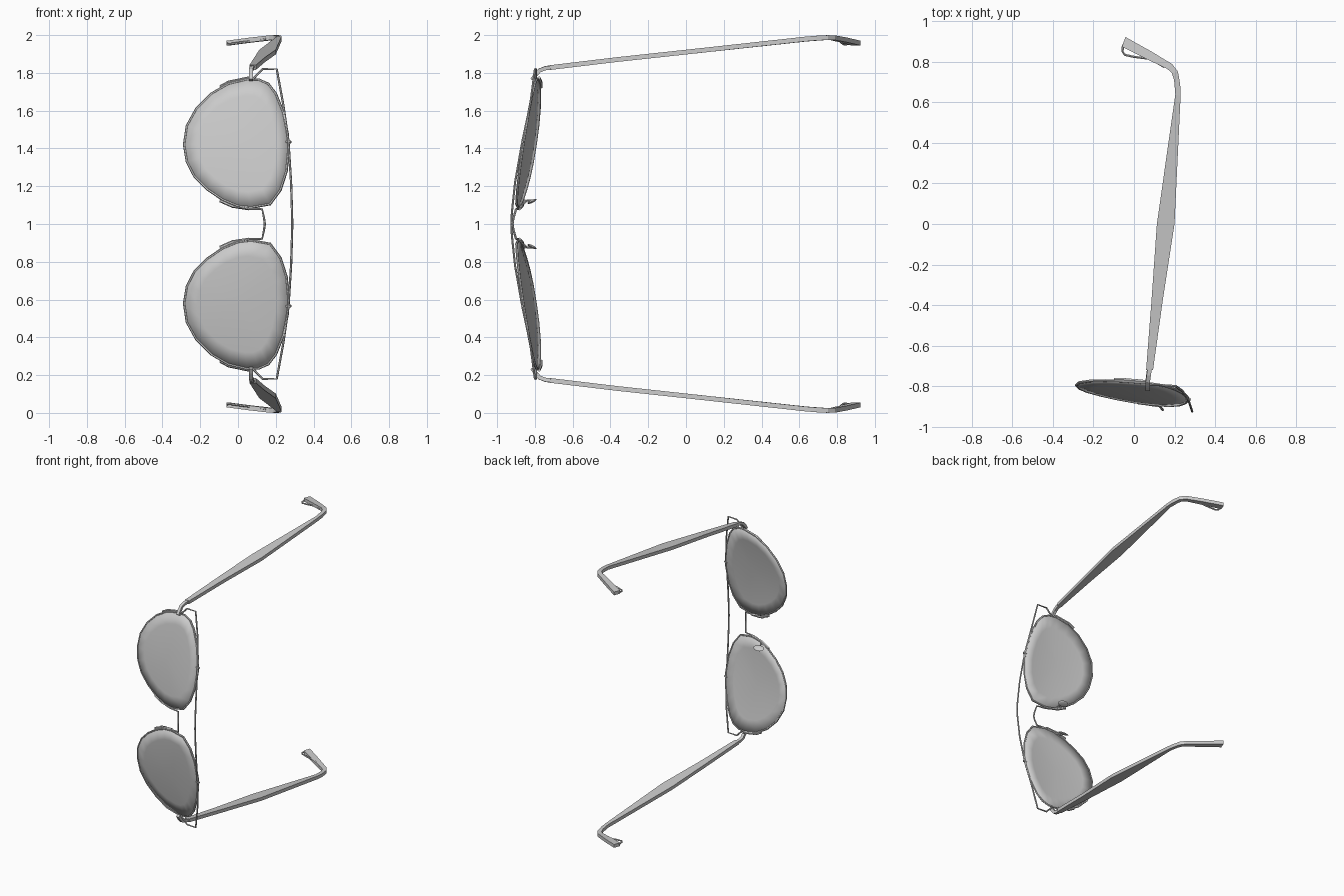
import bpy, bmesh, math
from mathutils import Vector, Matrix

if "Cube" in bpy.data.objects:
    bpy.data.objects.remove(bpy.data.objects["Cube"])

# The sunglasses lie on one side: z runs across the face, x is "up" on the face.
MID = Vector((0, 0, 1))


def finish(name, bm, smooth=False):
    """Turn a bmesh into an object mirrored about the plane z = 1."""
    bmesh.ops.translate(bm, verts=bm.verts, vec=-MID)
    bmesh.ops.recalc_face_normals(bm, faces=bm.faces)
    me = bpy.data.meshes.new(name)
    bm.to_mesh(me)
    bm.free()
    ob = bpy.data.objects.new(name, me)
    ob.location = MID
    bpy.context.collection.objects.link(ob)
    if smooth:
        for o in bpy.context.selected_objects:
            o.select_set(False)
        ob.select_set(True)
        bpy.context.view_layer.objects.active = ob
        bpy.ops.object.shade_smooth_by_angle(angle=math.radians(35))
    m = ob.modifiers.new("mirror", "MIRROR")
    m.use_axis = (False, False, True)
    m.use_clip = True
    return ob


def bridge(bm, rings, closed=False):
    n = len(rings[0])
    pairs = list(zip(rings, rings[1:])) + ([(rings[-1], rings[0])] if closed else [])
    for a, b in pairs:
        for i in range(n):
            j = (i + 1) % n
            bm.faces.new((a[i], a[j], b[j], b[i]))


def tube(name, pts, r, sides=6, closed=False, cap=True):
    """Sweep a small polygon along a path."""
    pts = [Vector(p) for p in pts]
    n = len(pts)
    bm = bmesh.new()
    rings, ref = [], None
    for i, p in enumerate(pts):
        if closed:
            t = pts[(i + 1) % n] - pts[i - 1]
        else:
            t = pts[min(i + 1, n - 1)] - pts[max(i - 1, 0)]
        t.normalize()
        if ref is None:
            ref = Vector((0, 1, 0)) if abs(t.y) < 0.8 else Vector((1, 0, 0))
        u = (ref - t * ref.dot(t)).normalized()
        ref = u
        v = t.cross(u)
        rings.append([bm.verts.new(p + r * (u * math.cos(a) + v * math.sin(a)))
                      for a in [2 * math.pi * (k + 0.5) / sides for k in range(sides)]])
    bridge(bm, rings, closed)
    if cap and not closed:
        bm.faces.new(rings[0])
        bm.faces.new(rings[-1])
    return finish(name, bm, sides > 4)


def lens_y(x, z):
    """Tilted plane that the rim lies on."""
    return -0.83 - 0.12 * x + 0.15 * (z - 1.42)


# Lens outline (x, z)
OUT = [(-.285, 1.42), (-.27, 1.52), (-.22, 1.61), (-.14, 1.69), (-.05, 1.742), (.05, 1.766),
       (.11, 1.764), (.16, 1.742), (.2, 1.69), (.24, 1.59), (.262, 1.48), (.268, 1.40),
       (.257, 1.28), (.225, 1.18), (.17, 1.105), (.07, 1.087), (0, 1.095), (-.08, 1.128),
       (-.16, 1.182), (-.23, 1.252), (-.27, 1.33)]
C = Vector((0.0, 1.42))

# Lenses: slightly domed, thin
bm = bmesh.new()
rings = []
for s in (1, 0.75, 0.5, 0.25):
    ring = []
    for x, z in OUT:
        p = C + (Vector((x, z)) - C) * s
        ring.append(bm.verts.new((p.x, lens_y(p.x, p.y) - 0.016 * (1 - s * s), p.y)))
    rings.append(ring)
bridge(bm, rings)
mid = bm.verts.new((C.x, lens_y(*C) - 0.016, C.y))
for i in range(len(OUT)):
    bm.faces.new((rings[-1][i], rings[-1][(i + 1) % len(OUT)], mid))
lens = finish("lenses", bm, True)
sol = lens.modifiers.new("thickness", "SOLIDIFY")
sol.thickness = 0.008
sol.offset = 0

# Wire rims
tube("rims", [(x, lens_y(x, z), z) for x, z in OUT], 0.007, closed=True)

# Thicker clips on the temple side and nose side of each rim
for name, path in (("outer_rim_clip", [(-.095, 1.725), (-.05, 1.75), (.06, 1.773)]),
                   ("inner_rim_clip", [(-.095, 1.124), (-.03, 1.095), (.06, 1.081)])):
    tube(name, [(x, lens_y(x, z) + 0.006, z) for x, z in path], 0.009)

# Brow bar across the top, with its small pins to the rims
tube("brow_bar", [(.08, -.795, 1.768), (.13, -.795, 1.82), (.205, -.80, 1.82), (.24, -.825, 1.63),
                  (.267, -.866, 1.44), (.281, -.905, 1.22), (.286, -.922, 1.06),
                  (.287, -.925, 1.0)], 0.006, cap=False)
tube("brow_pin", [(.255, -.858, 1.435), (.28, -.868, 1.435)], 0.008)

# Nose bridge
tube("nose_bridge", [(.02, -.885, 1.088), (.06, -.89, 1.08), (.128, -.9, 1.078), (.138, -.914, 1.03),
                     (.142, -.918, 1.0)], 0.006, cap=False)

# Nose pads and their arms
tube("nose_pad_arm", [(-.02, -.876, 1.1), (-.025, -.86, 1.107), (-.035, -.84, 1.125),
                      (-.04, -.815, 1.124)], 0.005)
bm = bmesh.new()
bmesh.ops.create_uvsphere(
    bm, u_segments=12, v_segments=8, radius=1,
    matrix=Matrix.Translation((-.04, -.815, 1.12)) @ Matrix.Rotation(math.radians(25), 4, "X")
    @ Matrix.Diagonal((.042, .026, .008, 1)))
finish("nose_pads", bm, True)

# Hinges
tube("hinge", [(.068, -.815, 1.762), (.068, -.80, 1.785), (.068, -.775, 1.813), (.072, -.745, 1.825),
               (.077, -.71, 1.829)], 0.015, sides=4)

# Temple arms: (inner x, inner y, outer x, outer y, middle z)
ARM = [(.060, -.72, .094, -.72, 1.828), (.087, -.37, .143, -.37, 1.870), (.113, 0, .2, 0, 1.910),
       (.204, .64, .23, .63, 1.979), (.198, .71, .228, .69, 1.984), (.187, .745, .217, .752, 1.987),
       (.165, .765, .188, .79, 1.986), (.06, .815, .08, .855, 1.974), (-.06, .875, -.042, .923, 1.958)]
bm = bmesh.new()
rings = []
for xi, yi, xo, yo, z in ARM:
    h = 0.0125
    rings.append([bm.verts.new(p) for p in
                  ((xi, yi, z - h), (xo, yo, z - h), (xo, yo, z + h), (xi, yi, z + h))])
bridge(bm, rings)
bm.faces.new(rings[0])
bm.faces.new(rings[-1])
finish("temple_arms", bm)

# Thin wire loops under the ear tips
tube("ear_tip_loop", [(.15, .775, 1.98), (.08, .815, 1.968), (0, .825, 1.958), (-.045, .835, 1.952),
                      (-.056, .85, 1.952), (-.055, .885, 1.956)], 0.006)
